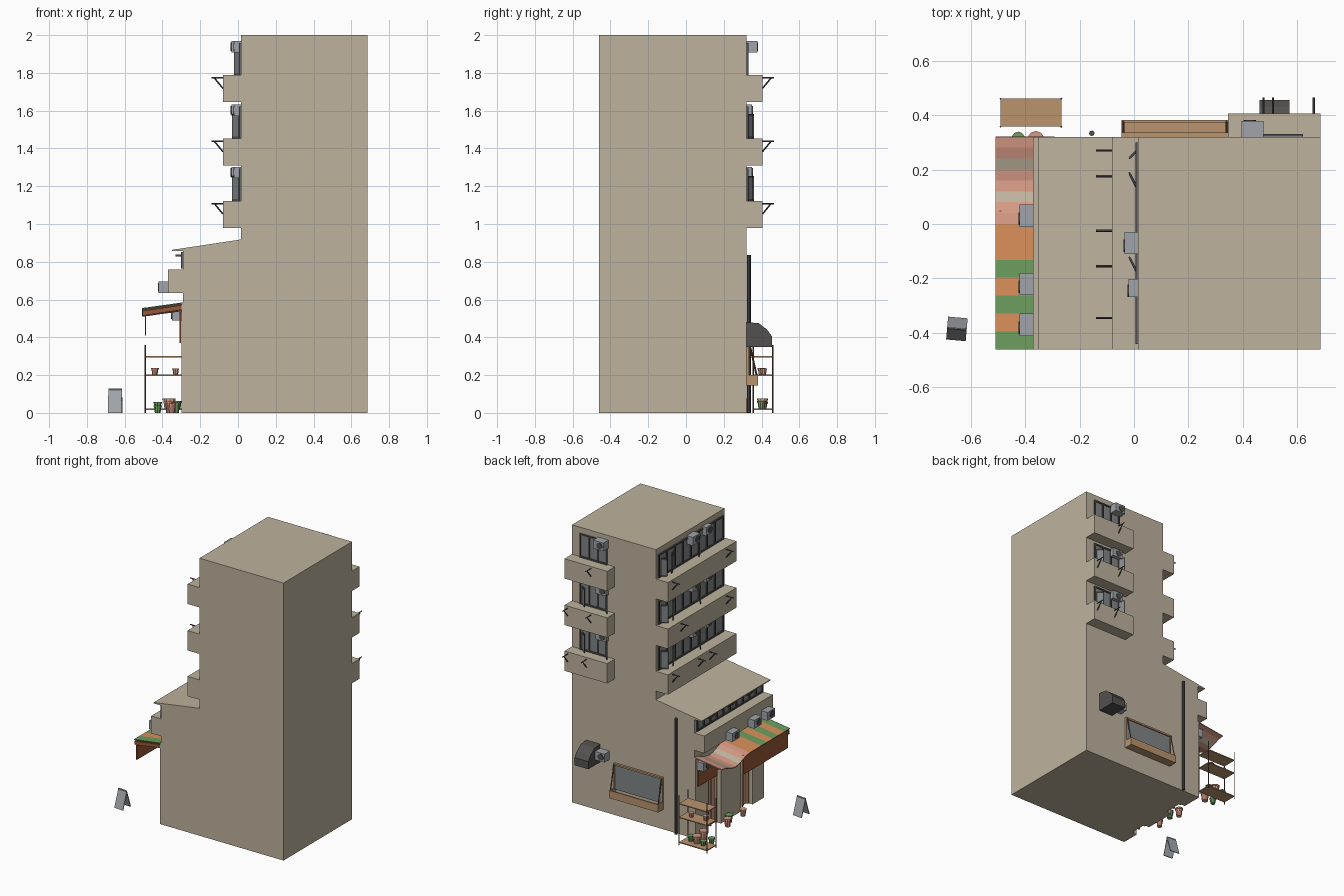
import bpy, bmesh, math
from mathutils import Vector, Matrix

if "Cube" in bpy.data.objects:
    bpy.data.objects.remove(bpy.data.objects["Cube"])


def material(name, r, g, b):
    m = bpy.data.materials.new(name)
    m.diffuse_color = (*[(c / 255) ** 2.2 for c in (r, g, b)], 1)
    m.use_nodes = True
    m.node_tree.nodes["Principled BSDF"].inputs["Base Color"].default_value = m.diffuse_color
    return m


WALL = material("tan plaster", 188, 177, 156)
GLASS = material("grey glass", 128, 132, 134)
DARK = material("dark metal", 84, 82, 80)
GREY = material("light grey metal", 158, 163, 168)
WOOD = material("light wood", 184, 147, 110)
BROWN = material("dark wood", 112, 84, 64)
SALMON = material("terracotta pink", 212, 152, 132)
ORANGE = material("orange cloth", 216, 142, 90)
GREEN = material("green cloth", 108, 155, 95)
RUST = material("rust cloth", 150, 88, 58)


def finish(name, bm, *mats):
    bmesh.ops.recalc_face_normals(bm, faces=bm.faces)
    me = bpy.data.meshes.new(name)
    bm.to_mesh(me)
    bm.free()
    for m in mats:
        me.materials.append(m)
    ob = bpy.data.objects.new(name, me)
    bpy.context.collection.objects.link(ob)
    return ob


def prism(name, pts, axis, a, b, mat):
    """Profile pushed along an axis; points are the other two axes in order."""
    bm = bmesh.new()
    put = {"x": lambda p, t: (t, p[0], p[1]), "y": lambda p, t: (p[0], t, p[1]),
           "z": lambda p, t: (p[0], p[1], t)}[axis]
    lo = [bm.verts.new(put(p, a)) for p in pts]
    hi = [bm.verts.new(put(p, b)) for p in pts]
    bm.faces.new(lo)
    bm.faces.new(hi)
    for i in range(len(pts)):
        j = (i + 1) % len(pts)
        bm.faces.new((lo[i], lo[j], hi[j], hi[i]))
    return finish(name, bm, mat)


def box(name, x0, x1, y0, y1, z0, z1, mat):
    return prism(name, [(x0, y0), (x1, y0), (x1, y1), (x0, y1)], "z", z0, z1, mat)


def rod(name, p, q, r, mat, n=6, r2=None):
    p, q = Vector(p), Vector(q)
    bm = bmesh.new()
    rot = (q - p).to_track_quat("Z", "Y").to_matrix().to_4x4()
    bmesh.ops.create_cone(bm, cap_ends=True, segments=n, radius1=r, radius2=r2 or r,
                          depth=(q - p).length, matrix=Matrix.Translation((p + q) / 2) @ rot)
    return finish(name, bm, mat)


# Wall-relative helpers: u runs along the wall, d sticks out of it
def at(side, wall, u, d, z):
    return (wall - d, u, z) if side == "x" else (u, wall + d, z)


def wbox(name, side, wall, u0, u1, d0, d1, z0, z1, mat):
    p, q = at(side, wall, u0, d0, z0), at(side, wall, u1, d1, z1)
    return box(name, *sorted((p[0], q[0])), *sorted((p[1], q[1])), z0, z1, mat)


def window(name, side, wall, u0, u1, z0, z1, n):
    wbox(name + "_glass", side, wall, u0, u1, 0, .003, z0, z1, GLASS)
    for z in (z0, z1 - .01):
        wbox(name + "_rail", side, wall, u0, u1, 0, .01, z, z + .01, DARK)
    for i in range(n + 1):
        u = u0 + (u1 - u0 - .01) * i / n
        wbox(name + "_mullion", side, wall, u, u + .01, 0, .01, z0, z1, DARK)


def open_sash(side, wall, u, du, d, z0, z1):
    for nm, t, k, e, m in (("sash_frame", .003, 0, 0, DARK), ("sash_pane", .0045, .12, .01, GLASS)):
        a = Vector(at(side, wall, u + du * k, d * k + .003, 0)[:2])
        b = Vector(at(side, wall, u + du * (1 - k), d * (1 - k) + .003, 0)[:2])
        s = Vector((a.y - b.y, b.x - a.x)).normalized() * t
        prism(nm, [a + s, b + s, b - s, a - s], "z", z0 + e, z1 - e, m)


def air_con(side, wall, u, z, d=.05, w=.082, h=.06):
    wbox("air_conditioner", side, wall, u - w / 2, u + w / 2, 0, d, z, z + h, GREY)
    rod("fan_grille", at(side, wall, u - .01, d, z + h / 2),
        at(side, wall, u - .01, d + .004, z + h / 2), .023, DARK, 12)


def bracket(side, wall, u, z):
    rod("pole_bracket", at(side, wall, u, 0, z), at(side, wall, u, .06, z), .004, DARK, 4)
    rod("pole_brace", at(side, wall, u, 0, z - .055), at(side, wall, u, .045, z), .004, DARK, 4)


# Main masses, with two door recesses in the street wall
box("tower", .015, .685, -.46, .32, .58, 2, WALL)
box("ground_floor", -.25, .685, -.46, .32, 0, .58, WALL)
DOORS = [(-.33, -.2), (.03, .17)]
for a, b in ((-.46, -.33), (-.2, .03), (.17, .32)):
    box("street_wall", -.3, -.25, a, b, 0, .4, WALL)
box("street_lintel", -.3, -.25, -.46, .32, .4, .58, WALL)
for a, b in DOORS:
    box("door_panel", -.256, -.25, a + .01, b - .01, 0, .38, SALMON)
    for y in (a, (a + b) / 2 - .005, b - .01):
        box("door_post", -.27, -.25, y, y + .01, 0, .4, WOOD)
prism("upper_shop", [(-.292, .58), (.015, .58), (.015, .905), (-.292, .86)], "y", -.46, .32, WALL)
prism("sloped_roof", [(-.35, .856), (-.29, .856), (.015, .895), (.015, .918), (-.35, .863)],
      "y", -.46, .32, WALL)
box("shop_ledge", -.37, -.29, -.46, .32, .635, .76, WALL)

# Shop upper window band
window("shop_window", "x", -.292, -.45, .3, .765, .852, 10)
for y in (-.3, -.08, .14):
    box("shop_vent_sash", -.33, -.295, y, y + .07, .828, .838, DARK)
for y in (.03, -.22, -.37):
    air_con("x", -.37, y, .635)
air_con("x", -.3, .26, .49)

# Balconies, windows, sashes and air conditioners per floor
FLOORS = [(.98, (.27, -.025, -.155), (.66, .51)), (1.31, (.175, -.345), (.66, .475)),
          (1.645, (.27, -.345), (.475,))]
for i, (z, bx, by) in enumerate(FLOORS):
    top = z + .143
    box("side_balcony", -.08, .015, -.46, .32, z, top, WALL)
    box("rear_balcony", .345, .685, .32, .405, z, top, WALL)
    window("side_window", "x", .015, -.44, .3, top, top + .17, 8)
    window("rear_window", "y", .32, .4, .62, top, top + .17, 3)
    for u in bx:
        bracket("x", -.08, u, top - .015)
    for u in by:
        bracket("y", .405, u, top - .015)
    air_con("x", .015, -.07, top + .12)
    air_con("x", .015, -.235, top + .12, .035, .065)
    air_con("y", .32, .435, top + .12, .058 if i == 2 else .03)
    for u, du in ((.13, .06), (-.18, .06), (.27, -.03)):
        open_sash("x", .015, u, du, .042 if i < 2 else .03, top, top + .13)
    if i < 2:
        open_sash("y", .32, .41, -.03, .035, top, top + .13)
        open_sash("y", .32, .6, -.04, .03, top, top + .13)

# Striped awning, with a sagging cloth half
ys = [-.46 + .0657 * i for i in range(8)] + [.04, .08, .12, .16, .2, .24, .28, .32]
tint = [2, 1, 2, 1, 2, 1, 1, 0, 0, 3, 0, 0, 3, 0, 0]
bm = bmesh.new()
rows = []
for y in ys:
    sag = .04 * math.sin(math.pi * y / .32) ** 2 if y > 0 else 0
    rows.append([bm.verts.new((x, y, z - sag)) for x, z in ((-.292, .585), (-.508, .555))])
for k, (r, s) in enumerate(zip(rows, rows[1:])):
    bm.faces.new((r[0], s[0], s[1], r[1])).material_index = tint[k]
awning = finish("striped_awning", bm, SALMON, ORANGE, GREEN, WALL)
mod = awning.modifiers.new("thickness", "SOLIDIFY")
mod.thickness = .006
box("awning_curtain", -.493, -.487, -.455, .05, .41, .55, RUST)
box("wall_curtain", -.309, -.301, .085, .3, .37, .535, RUST)
prism("awning_end_beam", [(-.505, .515), (-.3, .545), (-.3, .57), (-.505, .54)],
      "y", -.455, -.445, RUST)

# Rear wall: extractor hood, air conditioner, counter window, drain pipe
prism("extractor_hood", [(.32, .35), (.455, .35), (.455, .405), (.43, .44), (.385, .475), (.32, .48)],
      "x", .46, .57, DARK)
air_con("y", .32, .425, .39, .06)
wbox("counter_glass", "y", .32, -.035, .335, 0, .008, .19, .365, GLASS)
wbox("counter_head", "y", .32, -.045, .345, 0, .016, .365, .377, WOOD)
box("counter_base", -.045, .345, .32, .38, .145, .155, WOOD)
box("counter_front", -.045, .345, .372, .382, .145, .2, WOOD)
for x in (-.045, .335):
    box("counter_end", x, x + .01, .32, .38, .145, .2, WOOD)
    box("counter_jamb", x, x + .01, .32, .334, .2, .37, WOOD)
    rod("counter_strut", (x + .005, .335, .37), (x + .005, .376, .19), .005, BROWN, 4)
rod("drain_pipe", (-.155, .333, 0), (-.155, .333, .835), .01, DARK, 8)

# Plant shelf
for x in (-.49, -.267):
    for y in (.357, .46):
        rod("shelf_post", (x, y, 0), (x, y, .36), .004, BROWN, 4)
for z in (.015, .195, .293):
    box("shelf_board", -.49, -.267, .357, .46, z, z + .007, WOOD)


# Plant pots
def pot(x, y, z, r, h, mat):
    rod("plant_pot", (x, y, z), (x, y, z + h), r * .72, mat, 10, r)
    rod("pot_rim", (x, y, z + h * .82), (x, y, z + h), r * 1.08, mat, 10)


for x, y, z, r, h, m in ((-.44, .4, .202, .02, .035, SALMON), (-.33, .41, .202, .018, .033, SALMON),
                         (-.37, .405, .022, .028, .055, SALMON), (-.425, .41, .022, .022, .035, GREEN),
                         (-.32, .4, .022, .022, .04, GREEN), (-.36, .31, 0, .029, .075, SALMON),
                         (-.425, .315, 0, .022, .04, GREEN), (-.36, .04, 0, .025, .06, SALMON),
                         (-.33, -.02, 0, .025, .055, GREEN), (-.35, -.15, 0, .022, .05, SALMON)):
    pot(x, y, z, r, h, m)

# Folding pavement board
for s in (-1, 1):
    board = prism("pavement_board", [(0, .13), (s * .042, 0), (s * .036, 0), (-s * .004, .125)],
                  "x", -.036, .036, GREY)
    board.location = (-.65, -.385, 0)
    board.rotation_euler.z = math.radians(-5)
